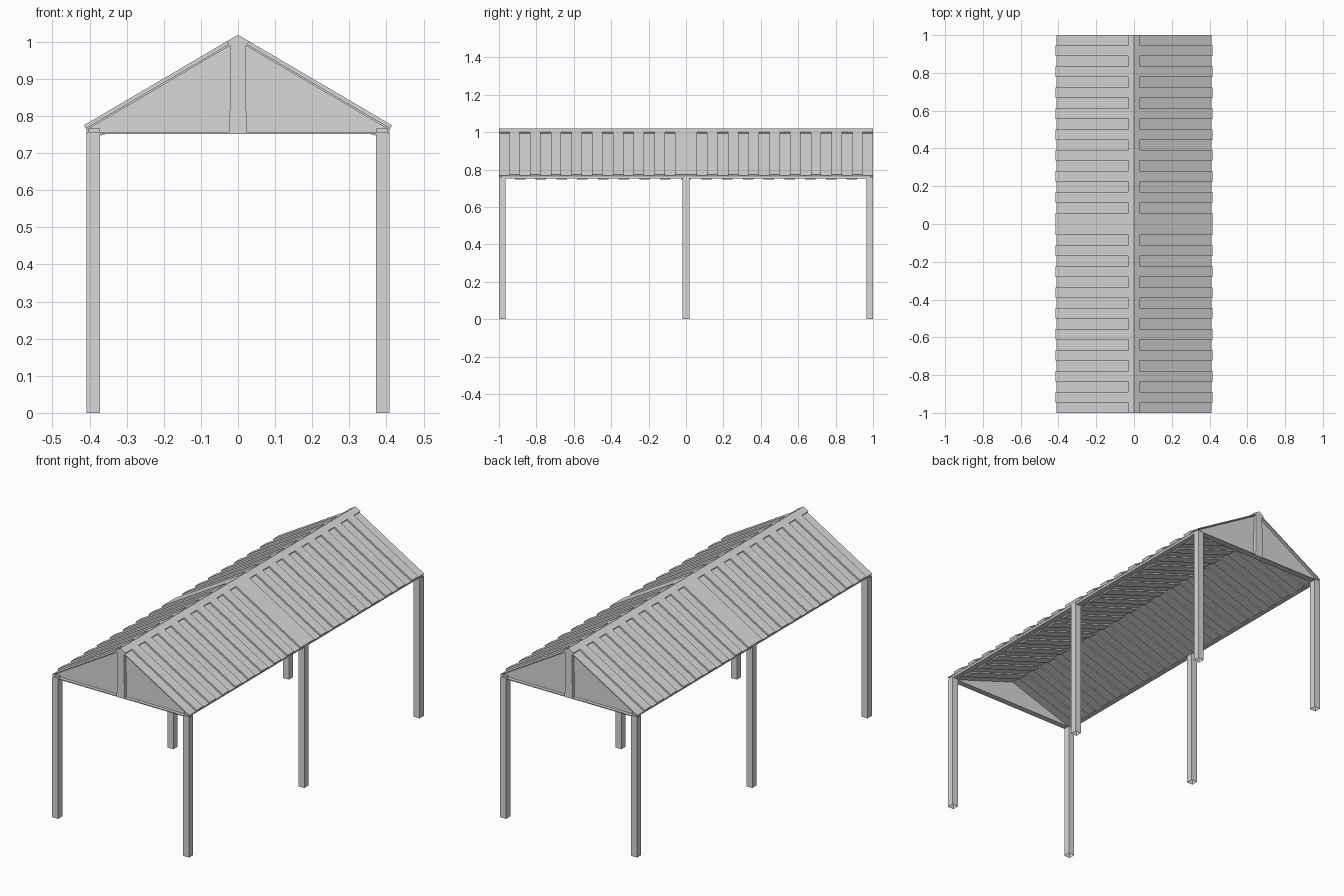
import bpy, bmesh, math

if "Cube" in bpy.data.objects:
    bpy.data.objects.remove(bpy.data.objects["Cube"])

GREY = (0.69, 0.69, 0.69, 1)
grey = bpy.data.materials.new("light_grey")
grey.use_nodes = True
grey.diffuse_color = GREY
grey.node_tree.nodes["Principled BSDF"].inputs["Base Color"].default_value = GREY

ROOF = (1.019, math.atan(0.588))      # ridge height, pitch
CEILING = (0.878, math.atan(0.334))
EAVE, HALF, LEG, INNER = 0.415, 1.0, 0.036, 0.372


def finish(name, bm):
    bmesh.ops.recalc_face_normals(bm, faces=bm.faces)
    mesh = bpy.data.meshes.new(name)
    bm.to_mesh(mesh)
    bm.free()
    mesh.materials.append(grey)
    obj = bpy.data.objects.new(name, mesh)
    bpy.context.collection.objects.link(obj)


def prism(bm, outline, y0, y1):
    """Extrude an (x, z) outline along y."""
    face = bm.faces.new([bm.verts.new((x, y0, z)) for x, z in outline])
    ext = bmesh.ops.extrude_face_region(bm, geom=[face])["geom"]
    verts = [v for v in ext if isinstance(v, bmesh.types.BMVert)]
    bmesh.ops.translate(bm, vec=(0, y1 - y0, 0), verts=verts)


def box(bm, x0, x1, y0, y1, z0, z1):
    prism(bm, [(x0, z0), (x1, z0), (x1, z1), (x0, z1)], y0, y1)


def chevron(plane, run, top, bottom):
    """Outline of both slopes between two depths below a pitched surface."""
    apex, pitch = plane

    def edge(d):
        return (run - d * math.sin(pitch),
                apex - run * math.tan(pitch) - d * math.cos(pitch))

    def peak(d):
        return (0, apex - d / math.cos(pitch))
    (xt, zt), (xb, zb) = edge(top), edge(bottom)
    return [peak(top), (xt, zt), (xb, zb), peak(bottom), (-xb, zb), (-xt, zt)]


# Roof: alternating sunken channels and raised ribs, wide rib in the middle
channels, ribs = bmesh.new(), bmesh.new()
COUNT, WIDE = 9, 0.058
step = (HALF - WIDE) / (2 * COUNT - 1)
prism(ribs, chevron(ROOF, EAVE, 0, 0.0145), -WIDE, WIDE)
for side in (-1, 1):
    for i in range(2 * COUNT - 1):
        a = side * (WIDE + i * step)
        y0, y1 = sorted((a, a + side * step))
        if i % 2 == 0:
            prism(channels, chevron(ROOF, EAVE, 0.009, 0.0145), y0, y1)
            prism(ribs, chevron(ROOF, 0.03, 0, 0.009), y0, y1)
        else:
            prism(ribs, chevron(ROOF, EAVE, 0, 0.0145), y0, y1)
finish("roof_channels", channels)
finish("roof_ribs_and_ridge", ribs)

# Low-pitched ceiling below the roof, with evenly spaced battens
ceiling, battens = bmesh.new(), bmesh.new()
prism(ceiling, chevron(CEILING, INNER + 0.003, -0.004, 0), -0.972, 0.972)
for k in range(1 - COUNT, COUNT):
    y = k * 2 * step
    prism(battens, chevron(CEILING, INNER, 0, 0.007), y - step / 2, y + step / 2)
finish("ceiling", ceiling)
finish("ceiling_battens", battens)

# Legs: three pairs, open at the foot
for label, y, top in (("front", -HALF, 0.753), ("middle", -LEG / 2, 0.764),
                      ("back", HALF - LEG, 0.753)):
    for hand, x in (("left", INNER), ("right", -INNER - LEG)):
        bm = bmesh.new()
        box(bm, x, x + LEG, y, y + LEG, 0, top)
        foot = [f for f in bm.faces if all(v.co.z < 0.01 for v in f.verts)]
        bmesh.ops.delete(bm, geom=foot, context="FACES_ONLY")
        finish(f"{label}_{hand}_leg", bm)

# Eave beams closing the gap between roof and ceiling
for hand, s in (("left", 1), ("right", -1)):
    bm = bmesh.new()
    x0, x1 = sorted((s * INNER, s * 0.403))
    box(bm, x0, x1, -0.99, 0.99, 0.7535, 0.767)
    finish(f"{hand}_eave_beam", bm)

# Gable ends: recessed panel, tie beam and king post
for label, s in (("front", -1), ("back", 1)):
    def span(a, b):
        return sorted((s * a, s * b))
    bm = bmesh.new()
    prism(bm, [(-0.402, 0.755), (0.402, 0.755), (0.402, 0.768), (0, 1.003), (-0.402, 0.768)],
          *span(0.97, 0.982))
    finish(f"{label}_gable_panel", bm)
    bm = bmesh.new()
    box(bm, -0.406, 0.406, *span(0.968, HALF), 0.752, 0.757)
    finish(f"{label}_tie_beam", bm)
    bm = bmesh.new()
    prism(bm, [(-0.023, 0.753), (0.023, 0.753), (0.02, 0.991), (0, 1.003), (-0.02, 0.991)],
          *span(0.975, HALF))
    finish(f"{label}_king_post", bm)
